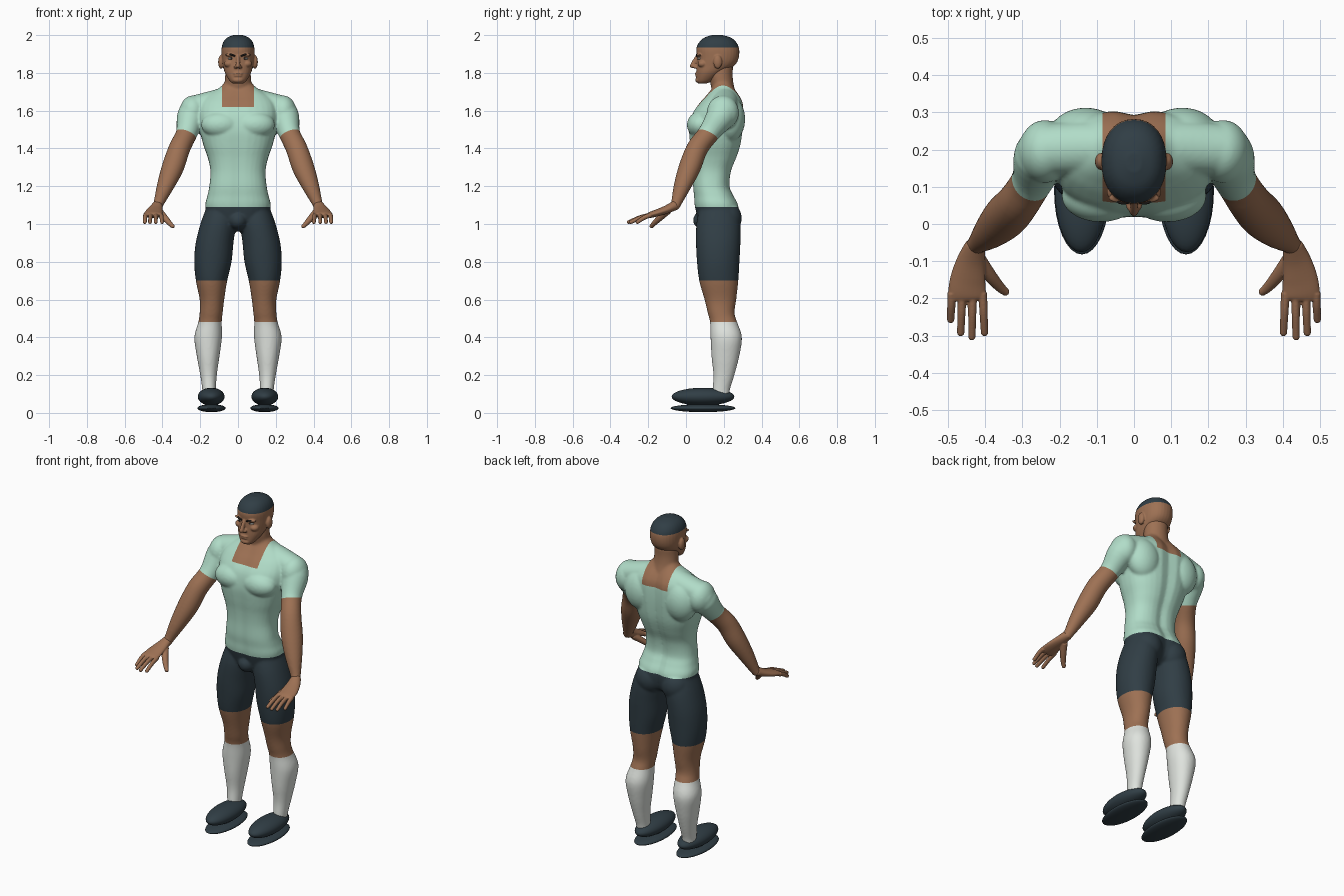
import bpy, bmesh, math
from mathutils import Vector, Matrix

if "Cube" in bpy.data.objects:
    bpy.data.objects.remove(bpy.data.objects["Cube"])


def material(name, rgb):
    m = bpy.data.materials.new(name)
    m.use_nodes = True
    m.diffuse_color = (*rgb, 1)
    bsdf = m.node_tree.nodes["Principled BSDF"]
    bsdf.inputs["Base Color"].default_value = (*rgb, 1)
    bsdf.inputs["Roughness"].default_value = 0.7
    return m


SKIN = material("brown skin", (0.34, 0.165, 0.088))
SHIRT = material("mint cloth", (0.44, 0.72, 0.58))
DARK = material("dark slate", (0.03, 0.048, 0.06))
SOCK = material("off white cloth", (0.74, 0.77, 0.73))
EYE = material("eye grey", (0.5, 0.52, 0.5))
BROW = material("near black", (0.018, 0.014, 0.012))


# ---- shape helpers ----
def spline(rows, steps=5):
    """Smoothly interpolate rows of numbers."""
    out = []
    for i in range(len(rows) - 1):
        a, b, c, d = (rows[min(max(i + k, 0), len(rows) - 1)] for k in (-1, 0, 1, 2))
        for k in range(steps):
            t = k / steps
            out.append([q + 0.5 * t * (r - p + t * (2 * p - 5 * q + 4 * r - s + t * (3 * (q - r) + s - p)))
                        for p, q, r, s in zip(a, b, c, d)])
    return out + [list(rows[-1])]


def skin_rings(bm, rings):
    loops = [[bm.verts.new(p) for p in ring] for ring in rings]
    n = len(loops[0])
    for low, high in zip(loops, loops[1:]):
        for i in range(n):
            j = (i + 1) % n
            bm.faces.new((low[i], low[j], high[j], high[i]))
    bm.faces.new(loops[0][::-1])
    bm.faces.new(loops[-1])


def oval(centre, u, v, power=2.0, sides=32):
    pts = []
    for i in range(sides):
        a = math.tau * i / sides
        c, s = math.cos(a), math.sin(a)
        pts.append(centre + u * math.copysign(abs(c) ** (2 / power), c)
                   + v * math.copysign(abs(s) ** (2 / power), s))
    return pts


def stack(bm, rows, power=2.0, groove=0.0):
    """Level rings: height, centre x, half width, front y, back y."""
    for side in ((1, -1) if rows[0][1] else (1,)):
        rings = []
        for z, x, w, front, back in spline(rows):
            mid = (front + back) / 2
            ring = oval(Vector((side * x, mid, z)), Vector((w, 0, 0)),
                        Vector((0, (back - front) / 2, 0)), power)
            for p in ring:
                dent = groove * math.exp(-(p.x / 0.03) ** 2)
                p.y -= dent if p.y > mid else -0.4 * dent
            rings.append(ring)
        skin_rings(bm, rings)


def limb(bm, rows):
    """Rings along a path: x, y, z, half width, half thickness."""
    for side in ((1, -1) if any(r[0] for r in rows) else (1,)):
        path = spline(rows)
        pts = [Vector((side * r[0], r[1], r[2])) for r in path]
        rings = []
        for i, p in enumerate(pts):
            t = (pts[min(i + 1, len(pts) - 1)] - pts[max(i - 1, 0)]).normalized()
            u = t.cross(Vector((0, 0, 1))).normalized()
            rings.append(oval(p, u * path[i][3], u.cross(t) * path[i][4], sides=24))
        skin_rings(bm, rings)


def blob(bm, x, y, z, *size):
    for side in ((1, -1) if x else (1,)):
        bmesh.ops.create_uvsphere(bm, u_segments=32, v_segments=20, radius=1,
                                  matrix=Matrix.LocRotScale(Vector((side * x, y, z)), None, Vector(size)))


def finish(name, bm, mats, voxel=0, relax=0, cuts=(), rule=None):
    """Make the object; optionally fuse its shapes, cut colour lines and colour faces."""
    bmesh.ops.recalc_face_normals(bm, faces=bm.faces[:])
    me = bpy.data.meshes.new(name)
    bm.to_mesh(me)
    bm.free()
    ob = bpy.data.objects.new(name, me)
    bpy.context.scene.collection.objects.link(ob)
    if voxel:
        fuse = ob.modifiers.new("fuse", "REMESH")
        fuse.mode = "VOXEL"
        fuse.voxel_size = voxel
        soften = ob.modifiers.new("soften", "SMOOTH")
        soften.factor = 0.5
        soften.iterations = relax
        graph = bpy.context.evaluated_depsgraph_get()
        fused = bpy.data.meshes.new_from_object(ob.evaluated_get(graph))
        ob.modifiers.clear()
        ob.data = me = fused
    me.materials.clear()
    for m in mats:
        me.materials.append(m)
    bm = bmesh.new()
    bm.from_mesh(me)
    for co, no in cuts:
        bmesh.ops.bisect_plane(bm, geom=bm.verts[:] + bm.edges[:] + bm.faces[:],
                               plane_co=co, plane_no=no, dist=1e-5)
    for f in bm.faces:
        f.smooth = True
        f.material_index = mats.index(rule(f.calc_center_median())) if rule else 0
    bm.to_mesh(me)
    bm.free()
    return ob


# ---- body: torso, neck, legs and arms fused into one skin ----
body = bmesh.new()
stack(body, [(.96, 0, .07, .1, .22), (1.0, 0, .14, .07, .27), (1.09, 0, .173, .045, .282),
             (1.15, 0, .162, .04, .255), (1.2, 0, .152, .035, .235), (1.28, 0, .146, .035, .243),
             (1.35, 0, .16, .03, .27), (1.42, 0, .184, .02, .292), (1.5, 0, .203, .014, .303),
             (1.58, 0, .21, .03, .307), (1.64, 0, .2, .07, .303), (1.68, 0, .165, .105, .285),
             (1.72, 0, .1, .135, .258), (1.75, 0, .07, .145, .24)], 2.4, 0.014)
stack(body, [(1.6, 0, .08, .14, .26), (1.68, 0, .078, .14, .265), (1.74, 0, .071, .13, .252),
             (1.79, 0, .068, .12, .247), (1.84, 0, .065, .13, .25)])
stack(body, [(1.08, .09, .08, .07, .27), (1.0, .105, .094, .055, .287), (.9, .124, .1, .053, .288),
             (.8, .133, .099, .058, .283), (.7, .14, .083, .07, .277), (.6, .138, .065, .098, .266),
             (.53, .142, .061, .115, .257), (.48, .148, .062, .127, .271), (.4, .158, .073, .13, .296),
             (.3, .158, .06, .135, .282), (.2, .156, .044, .145, .256), (.12, .153, .036, .14, .232),
             (.07, .153, .036, .14, .23)], 2.1)
limb(body, [(.18, .2, 1.615, .07, .065), (.242, .19, 1.58, .078, .078), (.272, .12, 1.48, .057, .057),
            (.31, .06, 1.4, .057, .057), (.345, .02, 1.3, .06, .057), (.385, -.02, 1.2, .047, .044),
            (.42, -.052, 1.11, .028, .028), (.43, -.065, 1.085, .027, .025)])
limb(body, [(.03, .205, 1.675, .06, .06), (.13, .205, 1.645, .07, .062), (.23, .2, 1.615, .07, .066)])
blob(body, .09, .075, 1.525, .105, .07, .07)      # chest muscles
blob(body, .24, .195, 1.59, .07, .085, .09)       # shoulders
blob(body, .13, .235, 1.555, .1, .078, .12)       # shoulder blades
blob(body, .085, .215, 1.03, .083, .08, .09)      # seat
blob(body, 0, .095, 1.02, .05, .058, .05)         # front of shorts

SLEEVE = Vector((.278, .11, 1.475))
ARM_AXIS = Vector((.065, -.08, -.17)).normalized()


def body_colour(c):
    x = abs(c.x)
    if x > .205 and c.z > 1.07:
        return SKIN if (Vector((x, c.y, c.z)) - SLEEVE).dot(ARM_AXIS) > 0 else SHIRT
    if c.z > 1.62 and x < .085:
        return SKIN
    if c.z > 1.09:
        return SHIRT
    if c.z > .7:
        return DARK
    return SKIN if c.z > .48 else SOCK


flip = Vector((-1, 1, 1))
cuts = [((0, 0, z), (0, 0, 1)) for z in (1.62, 1.09, .7, .48)]
cuts += [((x, 0, 0), (1, 0, 0)) for x in (-.085, .085)]
cuts += [(SLEEVE, ARM_AXIS), (SLEEVE * flip, ARM_AXIS * flip)]
finish("body", body, [SKIN, SHIRT, DARK, SOCK], .007, 6, cuts, body_colour)

# ---- head with nose, lips, chin and ears, hair above the hairline ----
HAIRLINE = 1.935
head = bmesh.new()
stack(head, [(1.744, 0, .028, .065, .11), (1.76, 0, .046, .056, .145), (1.8, 0, .069, .055, .2),
             (1.84, 0, .08, .056, .258), (1.88, 0, .086, .058, .279), (1.93, 0, .087, .055, .281),
             (1.965, 0, .077, .072, .264), (1.988, 0, .055, .1, .235), (2.001, 0, .02, .14, .19)], 2.2)
limb(head, [(0, .066, 1.895, .01, .01), (0, .048, 1.865, .01, .012), (0, .035, 1.838, .013, .014)])
blob(head, 0, .036, 1.836, .012, .016, .011)      # nose tip
blob(head, .012, .05, 1.832, .01, .014, .009)     # nostrils
blob(head, .035, .07, 1.895, .034, .014, .009)    # brow ridge
blob(head, .048, .088, 1.848, .026, .026, .02)    # cheekbones
blob(head, 0, .058, 1.797, .026, .011, .006)      # upper lip
blob(head, 0, .059, 1.785, .023, .011, .006)      # lower lip
blob(head, 0, .068, 1.762, .03, .019, .016)       # chin
blob(head, .09, .168, 1.858, .015, .023, .036)    # ears
finish("head", head, [SKIN, DARK], .004, 3, [((0, 0, HAIRLINE), (0, 0, 1))],
       lambda c: DARK if c.z > HAIRLINE else SKIN)

# ---- eyes and eyebrows ----
eyes = bmesh.new()
blob(eyes, .036, .075, 1.876, .016, .014, .007)
finish("eyes", eyes, [EYE])
pupils = bmesh.new()
blob(pupils, .035, .067, 1.876, .006, .007, .006)
finish("pupils", pupils, [BROW])
brows = bmesh.new()
limb(brows, [(.015, .058, 1.888, .004, .004), (.038, .06, 1.897, .006, .005), (.062, .079, 1.895, .003, .003)])
finish("eyebrows", brows, [BROW])

# ---- hands: palm, four fingers and thumb ----
hands = bmesh.new()
limb(hands, [(.426, -.055, 1.1, .027, .026), (.438, -.1, 1.078, .039, .022), (.447, -.15, 1.06, .048, .019),
             (.449, -.19, 1.048, .051, .016), (.449, -.205, 1.043, .046, .011)])
for base, tip, reach in ((.49, .493, -.257), (.462, .466, -.292), (.434, .436, -.303), (.407, .402, -.292)):
    limb(hands, [(base, -.185, 1.048, .012, .013), ((base + tip) / 2, (reach - .185) / 2, 1.034, .011, .012),
                 (tip, reach, 1.01, .01, .01)])
    blob(hands, tip, reach, 1.01, .01, .01, .01)
limb(hands, [(.42, -.095, 1.07, .022, .018), (.388, -.138, 1.033, .018, .017),
             (.362, -.168, 1.004, .014, .013), (.346, -.182, .988, .011, .011)])
blob(hands, .346, -.182, .988, .011, .011, .011)
finish("hands", hands, [SKIN], .003, 3)

# ---- shoes ----
uppers = bmesh.new()
blob(uppers, .142, .09, .086, .071, .166, .047)
finish("shoe_uppers", uppers, [DARK])
soles = bmesh.new()
blob(soles, .14, .09, .025, .075, .172, .021)
finish("shoe_soles", soles, [DARK])
